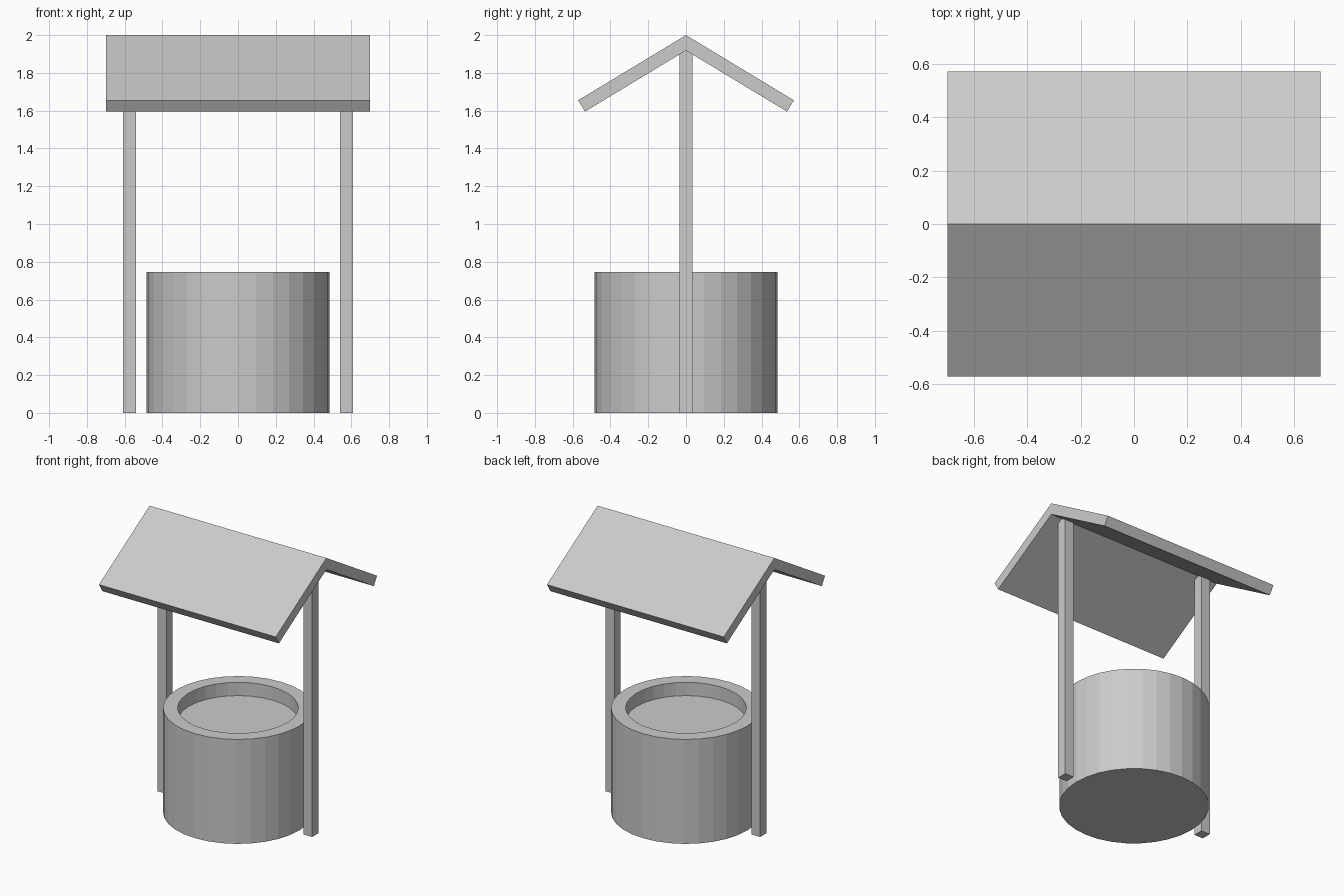
import bpy, bmesh, math
from mathutils import Matrix

if "Cube" in bpy.data.objects:
    bpy.data.objects.remove(bpy.data.objects["Cube"])


def make_object(name, bm):
    mesh = bpy.data.meshes.new(name)
    bm.to_mesh(mesh)
    bm.free()
    obj = bpy.data.objects.new(name, mesh)
    bpy.context.collection.objects.link(obj)
    return obj


def box(name, size, matrix):
    bm = bmesh.new()
    bmesh.ops.create_cube(bm, size=1, matrix=matrix @ Matrix.Diagonal((*size, 1)))
    return make_object(name, bm)


# Round well wall: revolved profile (radius, height) with a recessed floor
SIDES = 32
profile = [(0.485, 0), (0.485, 0.745), (0.39, 0.745), (0.39, 0.65)]
bm = bmesh.new()
rings = [[bm.verts.new((r * math.cos(i * math.tau / SIDES),
                        r * math.sin(i * math.tau / SIDES), z))
          for i in range(SIDES)] for r, z in profile]
for a, b in zip(rings, rings[1:]):
    for i in range(SIDES):
        j = (i + 1) % SIDES
        bm.faces.new((a[i], a[j], b[j], b[i]))
bm.faces.new(rings[0][::-1])
bm.faces.new(rings[-1])
make_object("well_wall", bm)

# Two square posts
POST_TOP = 1.92
for side, x in (("left", -0.575), ("right", 0.575)):
    box(side + "_post", (0.07, 0.07, POST_TOP), Matrix.Translation((x, 0, POST_TOP / 2)))

# Two sloping roof slabs whose upper edges meet at the ridge
ANGLE = math.atan2(0.345, 0.571)
LENGTH = math.hypot(0.345, 0.571)
THICK = 0.07
for name, s in (("front_roof", -1), ("back_roof", 1)):
    slope = (Matrix.Translation((0, 0, 2)) @ Matrix.Rotation(-s * ANGLE, 4, 'X')
             @ Matrix.Translation((0, s * LENGTH / 2, -THICK / 2)))
    box(name, (1.395, LENGTH, THICK), slope)
